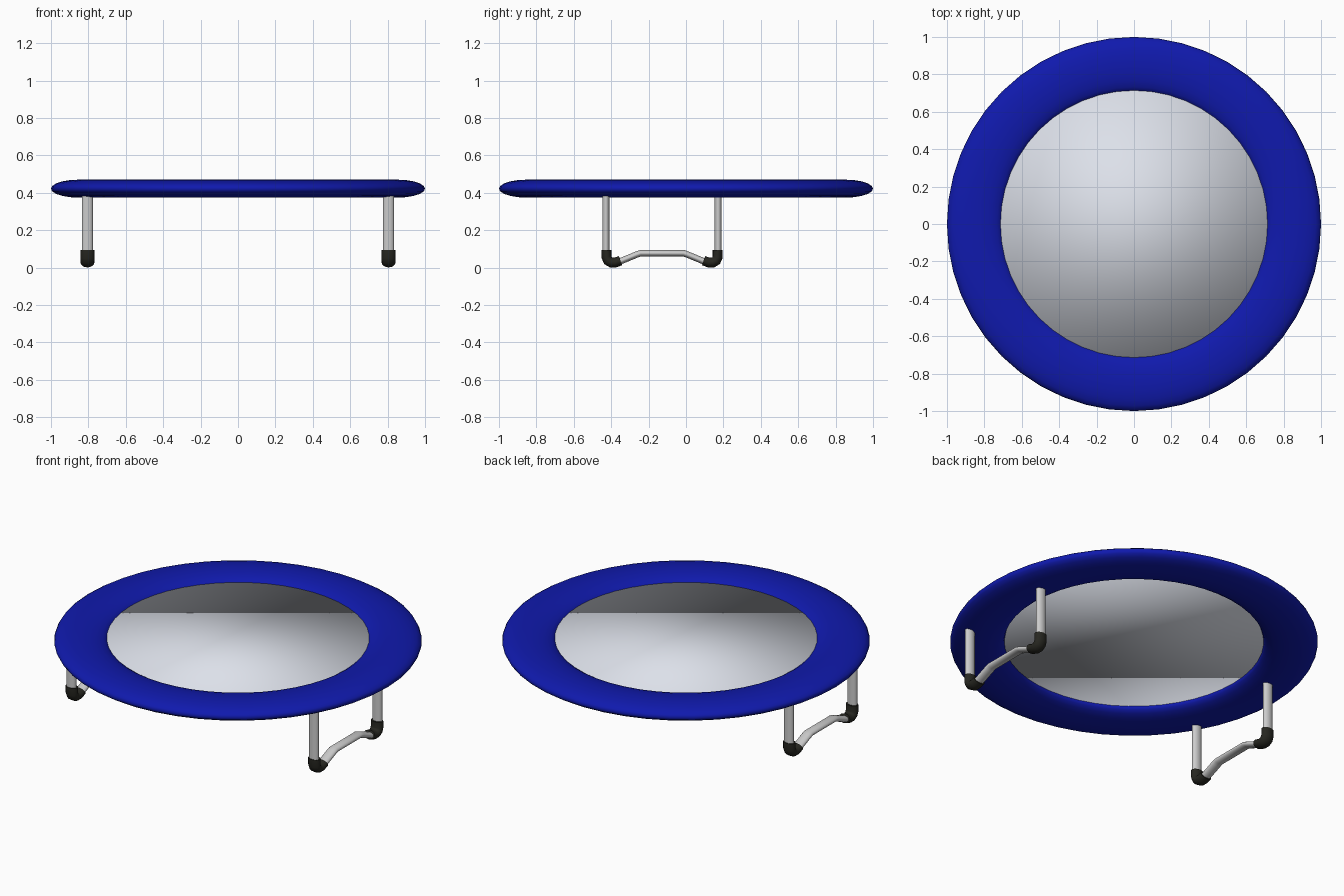
import bpy, bmesh, math
from mathutils import Vector

if "Cube" in bpy.data.objects:
    bpy.data.objects.remove(bpy.data.objects["Cube"])


def material(name, rgb):
    m = bpy.data.materials.new(name)
    m.diffuse_color = (*rgb, 1)
    m.use_nodes = True
    m.node_tree.nodes["Principled BSDF"].inputs["Base Color"].default_value = m.diffuse_color
    return m


blue = material("blue pad", (0.005, 0.01, 0.42))
white = material("mat fabric", (0.72, 0.75, 0.82))
black = material("rubber", (0.02, 0.02, 0.015))


def finish(name, bm, mat=None, angle=45):
    bmesh.ops.recalc_face_normals(bm, faces=bm.faces)
    me = bpy.data.meshes.new(name)
    bm.to_mesh(me)
    bm.free()
    ob = bpy.data.objects.new(name, me)
    bpy.context.collection.objects.link(ob)
    if mat:
        me.materials.append(mat)
    bpy.ops.object.select_all(action='DESELECT')
    ob.select_set(True)
    bpy.context.view_layer.objects.active = ob
    bpy.ops.object.shade_smooth_by_angle(angle=math.radians(angle))
    return ob


def bridge(bm, rings, closed):
    pairs = list(zip(rings, rings[1:]))
    if closed:
        pairs.append((rings[-1], rings[0]))
    for a, b in pairs:
        n = len(a)
        for i in range(n):
            j = (i + 1) % n
            bm.faces.new((a[i], a[j], b[j], b[i]))
    if not closed:
        bm.faces.new(rings[0])
        bm.faces.new(rings[-1])


def oval_tube(name, x, path, half_x, half_n, mat=None, sides=16):
    """Sweep an oval section along a (y, z) path lying in the plane at x."""
    bm = bmesh.new()
    pts = [Vector(p) for p in path]
    rings = []
    for i, p in enumerate(pts):
        d0 = (p - pts[i - 1]).normalized() if i else (pts[1] - p).normalized()
        d1 = (pts[i + 1] - p).normalized() if i < len(pts) - 1 else d0
        t = (d0 + d1).normalized()
        nrm = Vector((-t.y, t.x)) * (half_n / t.dot(d0))   # mitred normal
        ring = []
        for k in range(sides):
            a = 2 * math.pi * k / sides
            q = p + nrm * math.sin(a)
            ring.append(bm.verts.new((x + half_x * math.cos(a), q.x, q.y)))
        rings.append(ring)
    bridge(bm, rings, False)
    return finish(name, bm, mat)


# Padded ring: flattened oval section revolved around z
bm = bmesh.new()
SEG, SIDES = 48, 20
rings = []
for i in range(SEG):
    u = 2 * math.pi * i / SEG
    ring = []
    for k in range(SIDES):
        v = 2 * math.pi * k / SIDES
        r = 0.8525 + 0.1475 * math.cos(v)
        ring.append(bm.verts.new((r * math.cos(u), r * math.sin(u),
                                  0.422 + 0.048 * math.sin(v))))
    rings.append(ring)
bridge(bm, rings, True)
finish("padded_ring", bm, blue, 180)

# Jumping mat: thin disc tucked into the ring
bm = bmesh.new()
bmesh.ops.create_cone(bm, cap_ends=True, segments=SEG, radius1=0.72,
                      radius2=0.72, depth=0.012)
bmesh.ops.translate(bm, verts=bm.verts, vec=(0, 0, 0.432))
finish("jumping_mat", bm, white, 180)

# Two U-shaped leg frames, each with a pair of rubber elbow feet
MID = -0.128
for side, x in (("left", -0.805), ("right", 0.805)):
    for end, s in (("front", -1), ("back", 1)):
        def at(*pts):
            return [(MID + s * o, z) for o, z in pts]
        oval_tube(f"{side}_{end}_leg", x, at((0.30, 0.39), (0.30, 0.06)),
                  0.030, 0.019)
        oval_tube(f"{side}_{end}_foot", x,
                  at((0.297, 0.095), (0.297, 0.055), (0.289, 0.037),
                     (0.272, 0.027), (0.25, 0.027), (0.222, 0.037)),
                  0.037, 0.026, black)
    oval_tube(f"{side}_crossbar", x,
              [(MID - 0.25, 0.026), (MID - 0.215, 0.037), (MID - 0.135, 0.070),
               (MID - 0.115, 0.077), (MID + 0.115, 0.077),
               (MID + 0.135, 0.070), (MID + 0.215, 0.037), (MID + 0.25, 0.026)],
              0.030, 0.017)
